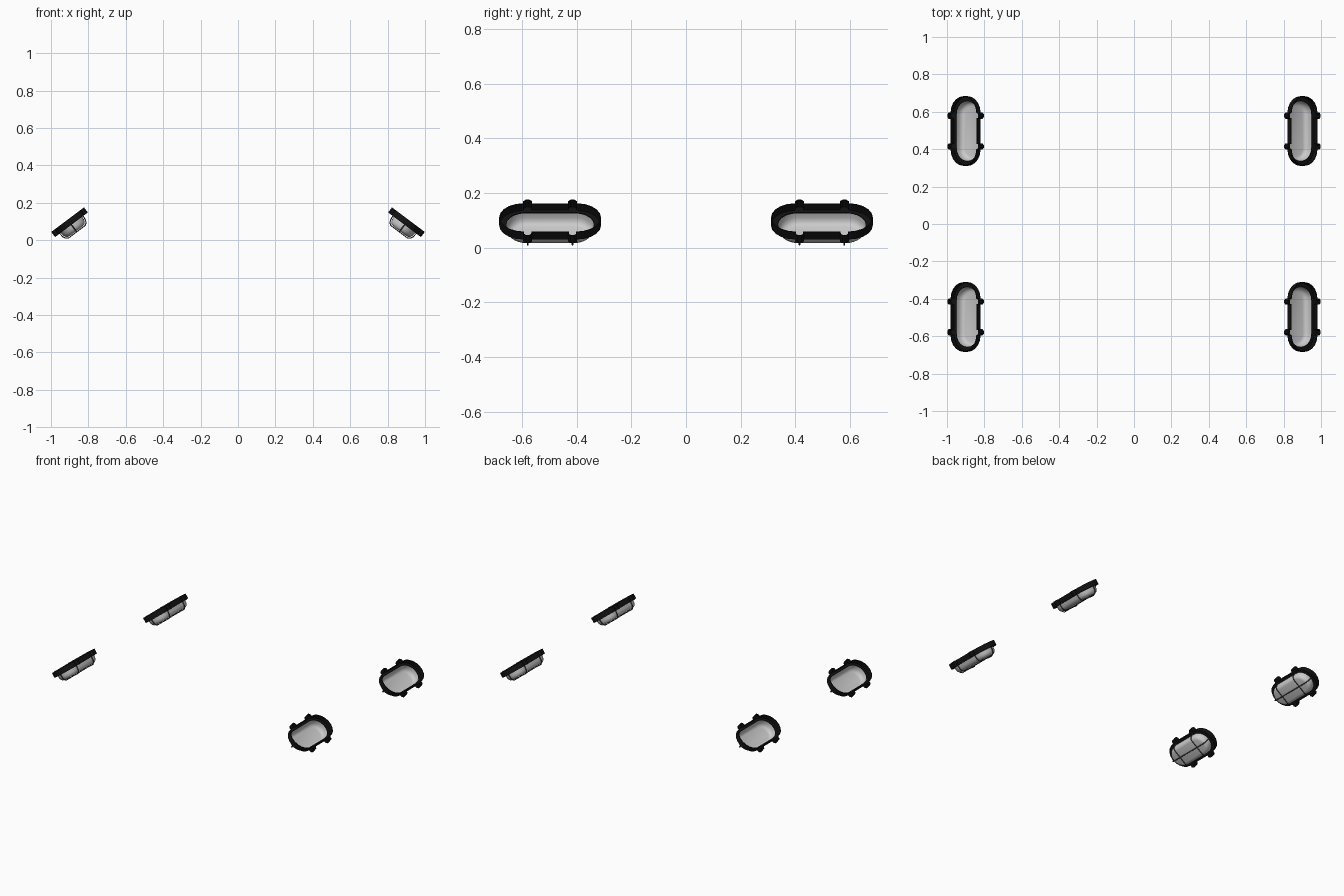
import bpy, bmesh, math
from mathutils import Matrix

if "Cube" in bpy.data.objects:
    bpy.data.objects.remove(bpy.data.objects["Cube"])

TILT = math.atan2(0.6, 0.8)
T = 0.017                      # half depth of the housing


def material(name, v):
    m = bpy.data.materials.new(name)
    m.diffuse_color = (v, v, v, 1)
    m.use_nodes = True
    m.node_tree.nodes["Principled BSDF"].inputs["Base Color"].default_value = m.diffuse_color
    return m


black = material("black_housing", 0.006)
dark = material("dark_wire", 0.06)
pale = material("pale_glass", 0.6)


def capsule(hw, hl, ears=False, n=10):
    """Round-ended outline, optionally with two mounting ears on each side."""
    pts = []
    for side in (1, -1):
        if ears:
            for y in (-0.082, 0.082):
                prof = [(0, -0.0165), (0.013, -0.0165), (0.022, -0.007),
                        (0.022, 0.007), (0.013, 0.0165), (0, 0.0165)]
                pts += [(side * (hw + a), side * (y + b)) for a, b in prof]
        for i in range(n + 1):
            if ears and i in (0, n):
                continue
            a = math.pi * i / n
            pts.append((side * hw * math.cos(a), side * (hl - hw + hw * math.sin(a))))
    return pts


def mesh_from(bm, name, mat):
    me = bpy.data.meshes.new(name)
    bm.to_mesh(me)
    bm.free()
    me.materials.append(mat)
    return me


def ring(bm, pts, z):
    vs = [bm.verts.new((x, y, z)) for x, y in pts]
    return vs, [bm.edges.new((vs[i], vs[(i + 1) % len(vs)])) for i in range(len(vs))]


def skin(bm, a, b):
    for i in range(len(a)):
        j = (i + 1) % len(a)
        bm.faces.new((a[i], a[j], b[j], b[i]))


# housing: open-backed tray with ears and a window for the glass
bm = bmesh.new()
outline = capsule(0.0875, 0.1865, ears=True)
back, _ = ring(bm, outline, T)
front, e1 = ring(bm, outline, -T)
skin(bm, back, front)
_, e2 = ring(bm, capsule(0.072, 0.161), -T)
bmesh.ops.triangle_fill(bm, edges=e1 + e2, use_beauty=True)
bmesh.ops.recalc_face_normals(bm, faces=bm.faces)
housing_mesh = mesh_from(bm, "housing", black)

# glass: shallow dome, open at the back
bm = bmesh.new()
prev = None
for inset, z in ((0, -T), (0.002, -0.036), (0.007, -0.048), (0.015, -0.056), (0.026, -0.059)):
    cur, _ = ring(bm, capsule(0.072 - inset, 0.161 - inset, n=14), z)
    if prev:
        skin(bm, prev, cur)
    prev = cur
bm.faces.new(prev)
bmesh.ops.recalc_face_normals(bm, faces=bm.faces)
glass_mesh = mesh_from(bm, "glass", pale)

# guard: one long wire and two cross wires
cu = bpy.data.curves.new("guard", "CURVE")
cu.dimensions = "3D"
cu.bevel_depth = 0.0032
cu.bevel_resolution = 1
cu.use_fill_caps = True


def wire(half, place):
    prof = [(half, -T), (half - 0.003, -0.042), (half - 0.01, -0.056), (half - 0.022, -0.064)]
    prof += [(-a, z) for a, z in reversed(prof)]
    s = cu.splines.new("POLY")
    s.points.add(len(prof) - 1)
    for p, (a, z) in zip(s.points, prof):
        p.co = (*place(a, z), 1)


wire(0.168, lambda a, z: (0, a, z))
for yy in (-0.082, 0.082):
    wire(0.078, lambda a, z: (a, yy, z))
cu.materials.append(dark)

# four lamps, tilted inward and down
for sx, xn in ((-1, "left"), (1, "right")):
    for sy, yn in ((-1, "front"), (1, "back")):
        mat = Matrix.Translation((sx * 0.9005, sy * 0.497, 0.096)) @ Matrix.Rotation(sx * TILT, 4, "Y")
        for part, data in (("housing", housing_mesh), ("glass", glass_mesh), ("guard", cu)):
            o = bpy.data.objects.new(f"{yn}_{xn}_lamp_{part}", data)
            bpy.context.collection.objects.link(o)
            o.matrix_world = mat
            if part == "housing":
                m = o.modifiers.new("wall", "SOLIDIFY")
                m.thickness = 0.004
                m.offset = -1

# smooth the glass, keep its edges crisp
for p in glass_mesh.polygons:
    p.use_smooth = True
glass_mesh.set_sharp_from_angle(angle=math.radians(40))
